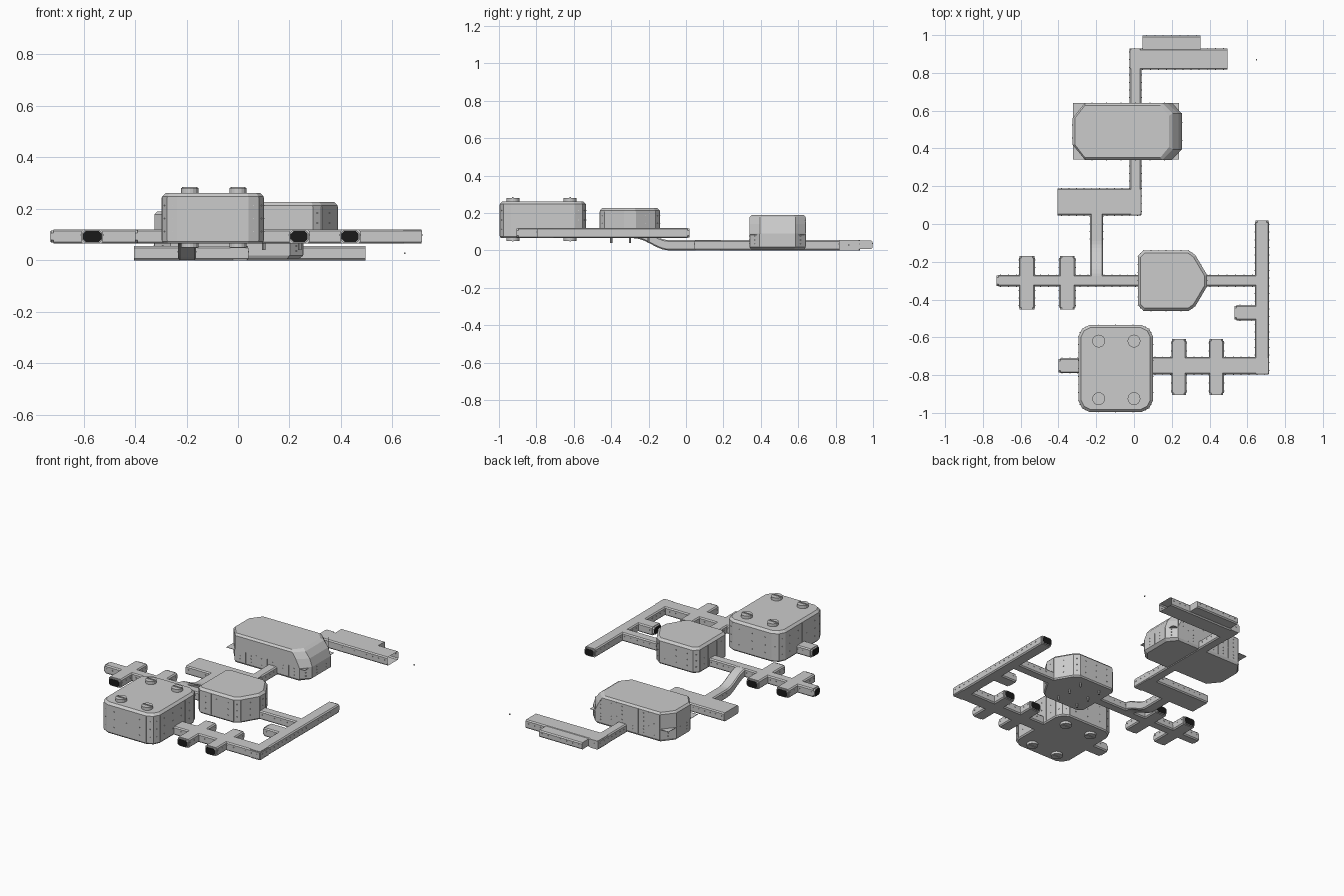
import bpy, bmesh, math
from mathutils import Vector

if "Cube" in bpy.data.objects:
    bpy.data.objects.remove(bpy.data.objects["Cube"])

dark = bpy.data.materials.new("dark_door")
dark.diffuse_color = (0.01, 0.01, 0.01, 1)
dark.use_nodes = True
dark.node_tree.nodes["Principled BSDF"].inputs["Base Color"].default_value = dark.diffuse_color


def finish(name, bm, mat=None):
    bmesh.ops.recalc_face_normals(bm, faces=bm.faces[:])
    me = bpy.data.meshes.new(name)
    bm.to_mesh(me)
    bm.free()
    ob = bpy.data.objects.new(name, me)
    bpy.context.collection.objects.link(ob)
    if mat:
        me.materials.append(mat)
    return ob


def loft(bm, rings):
    """Skin equal-length rings of 3D points and cap both ends."""
    vs = [[bm.verts.new(p) for p in r] for r in rings]
    n = len(vs[0])
    for a, b in zip(vs, vs[1:]):
        for i in range(n):
            bm.faces.new((a[i], a[(i + 1) % n], b[(i + 1) % n], b[i]))
    bm.faces.new(vs[0][::-1])
    return bm.faces.new(vs[-1])


def box(bm, x0, x1, y0, y1, z0, z1):
    pts = [(x0, y0), (x1, y0), (x1, y1), (x0, y1)]
    loft(bm, [[(x, y, z) for x, y in pts] for z in (z0, z1)])


def octagon(w, h, c):
    a, b = w / 2, h / 2
    return [(a - c, -b), (a, -b + c), (a, b - c), (a - c, b),
            (-a + c, b), (-a, b - c), (-a, -b + c), (-a + c, -b)]


def corridor(name, axis, a, b, mid, w, z0, h=0.055, doors="", open_end=False):
    """Chamfered tube from a to b along x or y; doors '-' and/or '+'."""
    zc = z0 + h / 2

    def place(t, u, v):
        return (t, mid + u, zc + v) if axis == "x" else (mid + u, t, zc + v)

    def ring(t, shrink, c):
        return [place(t, u, v) for u, v in octagon(w - shrink, h - shrink, c)]

    bm = bmesh.new()
    ca = 0.01 if "-" in doors else 0
    cb = 0.01 if "+" in doors else 0
    end = loft(bm, [ring(a + ca, 0, 0.007), ring(b - cb, 0, 0.007)])
    if open_end:
        bmesh.ops.inset_region(bm, faces=[end], thickness=0.008)
        for v in end.verts:
            v.co.x -= 0.15
        bmesh.ops.delete(bm, geom=[], context="FACES")
    # small wall studs
    n = max(1, int((b - a) / 0.04))
    for i in range(n):
        t = a + (i + 0.5) * (b - a) / n
        for s in (-1, 1):
            p = place(t, s * w / 2, 0.006)
            r = 0.0025
            box(bm, p[0] - r, p[0] + r, p[1] - r, p[1] + r, p[2] - r, p[2] + r)
    # end collars and dark doors
    for sign, key, e in ((-1, "-", a), (1, "+", b)):
        if key in doors:
            loft(bm, [ring(e - sign * 0.02, 0.008, 0.01), ring(e, 0.008, 0.01)])
            d = bmesh.new()
            loft(d, [ring(e - sign * 0.005, 0.014, 0.01), ring(e + sign * 0.001, 0.014, 0.01)])
            finish(name + "_door", d, dark)
    return finish(name, bm)


def inset(pts, d):
    """Mitred inward offset of a counter-clockwise convex outline."""
    out, n = [], len(pts)
    for i in range(n):
        p, q, r = (Vector(pts[(i + k) % n]) for k in (-1, 0, 1))
        e, f = (q - p).normalized(), (r - q).normalized()
        n1, n2 = Vector((-e.y, e.x)), Vector((-f.y, f.x))
        out.append(tuple(q + (n1 + n2) * d / (1 + n1.dot(n2))))
    return out


def wall_details(bm, pts, z0, z1):
    """Vertical seam strips and rows of studs along each wall."""
    n = len(pts)
    for i in range(n):
        p, q = Vector(pts[i]), Vector(pts[(i + 1) % n])
        k = max(1, int((q - p).length / 0.07))
        for j in range(k):
            for off, zs, r in ((0.0, [(z0, z1)], 0.0015),
                               (0.5, [(z, z + 0.004) for z in
                                      (z0 + (z1 - z0) * f for f in (0.2, 0.5, 0.8))], 0.0025)):
                c = p.lerp(q, (j + off) / k)
                for lo, hi in zs:
                    box(bm, c.x - r, c.x + r, c.y - r, c.y + r, lo, hi)


def room(name, pts, z0, z1, c=0.014):
    bm = bmesh.new()
    small = inset(pts, c)
    loft(bm, [[(x, y, z) for x, y in o] for o, z in
              ((inset(pts, 0.006), z0), (pts, z0 + 0.008), (pts, z1 - c), (small, z1))])
    wall_details(bm, pts, z0 + 0.012, z1 - c - 0.004)
    return finish(name, bm)


def cylinder(name, x, y, z0, z1, r, sides=16):
    bm = bmesh.new()
    loft(bm, [[(x + r * math.cos(i * math.tau / sides), y + r * math.sin(i * math.tau / sides), z)
               for i in range(sides)] for z in (z0, z1)])
    return bm, name


# --- upper level (floor at 0.065) ---
U = 0.065
c = 0.06
x0, x1, y0, y1 = -0.295, 0.10, -0.995, -0.535
room("large_room", [(x0, y0 + c), (x0 + 0.02, y0 + 0.02), (x0 + c, y0), (x1 - c, y0),
                    (x1 - 0.02, y0 + 0.02), (x1, y0 + c), (x1, y1 - c), (x1 - 0.02, y1 - 0.02),
                    (x1 - c, y1), (x0 + c, y1), (x0 + 0.02, y1 - 0.02), (x0, y1 - c)], U, 0.262)
for x in (-0.187, 0.0):
    for y in (-0.925, -0.62):
        bm, nm = cylinder("roof_vent", x, y, 0.05, 0.281, 0.034)
        box(bm, x - 0.03, x + 0.03, y - 0.004, y + 0.004, 0.047, 0.285)
        finish(nm, bm)

room("medium_room", [(0.02, -0.43), (0.05, -0.46), (0.29, -0.46), (0.325, -0.435), (0.387, -0.33),
                     (0.387, -0.27), (0.325, -0.165), (0.29, -0.14), (0.05, -0.14), (0.02, -0.17)],
     U, 0.227)
for x in (0.10, 0.24):
    for y in (-0.40, -0.30, -0.20):
        finish(*reversed(cylinder("room_foot", x, y, 0.04, 0.07, 0.006, 8)))

corridor("large_room_stub", "x", -0.40, -0.28, -0.75, 0.08, U, doors="-")
corridor("front_corridor", "x", 0.09, 0.713, -0.75, 0.094, U)
corridor("right_corridor", "y", -0.795, 0.018, 0.678, 0.076, U, doors="+")
corridor("right_corridor_stub", "x", 0.533, 0.65, -0.47, 0.08, U, doors="-")
corridor("link_corridor", "x", 0.38, 0.65, -0.30, 0.062, U)
corridor("left_corridor", "x", -0.727, 0.03, -0.30, 0.062, U, doors="-")
for x in (0.238, 0.436):
    corridor("front_cross", "y", -0.905, -0.61, x, 0.08, U, doors="-+")
for x in (-0.567, -0.353):
    corridor("left_cross", "y", -0.452, -0.17, x, 0.086, U, doors="-+")

# --- curved ramp between levels ---
bm = bmesh.new()
rings = []
for i in range(11):
    t = i / 10
    z = U * (0.5 + 0.5 * math.cos(math.pi * t))
    rings.append([(-0.198 + u, -0.28 + 0.19 * t, z + 0.0275 + v)
                  for u, v in octagon(0.07, 0.055, 0.007)])
loft(bm, rings)
finish("ramp", bm)
corridor("ramp_foot", "y", -0.10, 0.06, -0.198, 0.07, 0.0)

# --- lower level (floor at 0) ---
corridor("hall", "x", -0.405, 0.038, 0.117, 0.143, 0.0)
corridor("hall_link", "y", 0.047, 0.93, 0.008, 0.064, 0.0)
corridor("rear_corridor", "x", -0.02, 0.495, 0.873, 0.112, 0.0, open_end=True)
corridor("rear_alcove", "x", 0.045, 0.352, 0.957, 0.082, 0.008, h=0.044)

# control room with a sloped front window
def pod(xr, xs, d):
    return [(-0.26, 0.34 + d), (xs, 0.34 + d), (xr, 0.395 + d), (xr, 0.585 - d), (xs, 0.64 - d),
            (-0.26, 0.64 - d), (-0.325 + d, 0.56), (-0.325 + d, 0.42)]

bm = bmesh.new()
loft(bm, [[(x, y, z) for x, y in pod(*p)] for z, p in
          ((0.004, (0.235, 0.19, 0.008)), (0.018, (0.253, 0.20, 0)), (0.09, (0.253, 0.20, 0)),
           (0.14, (0.235, 0.175, 0)), (0.178, (0.205, 0.15, 0)), (0.19, (0.185, 0.14, 0.012)))])
wall_details(bm, pod(0.253, 0.20, 0), 0.02, 0.088)
wall_details(bm, pod(0.253, 0.20, 0)[4:6], 0.09, 0.175)
finish("control_room", bm)
bm = bmesh.new()
box(bm, -0.323, 0.238, 0.341, 0.64, 0.083, 0.085)
finish("control_room_floor", bm)

# small loose marker
bm = bmesh.new()
box(bm, 0.645, 0.651, 0.866, 0.874, 0.025, 0.031)
finish("marker", bm)
